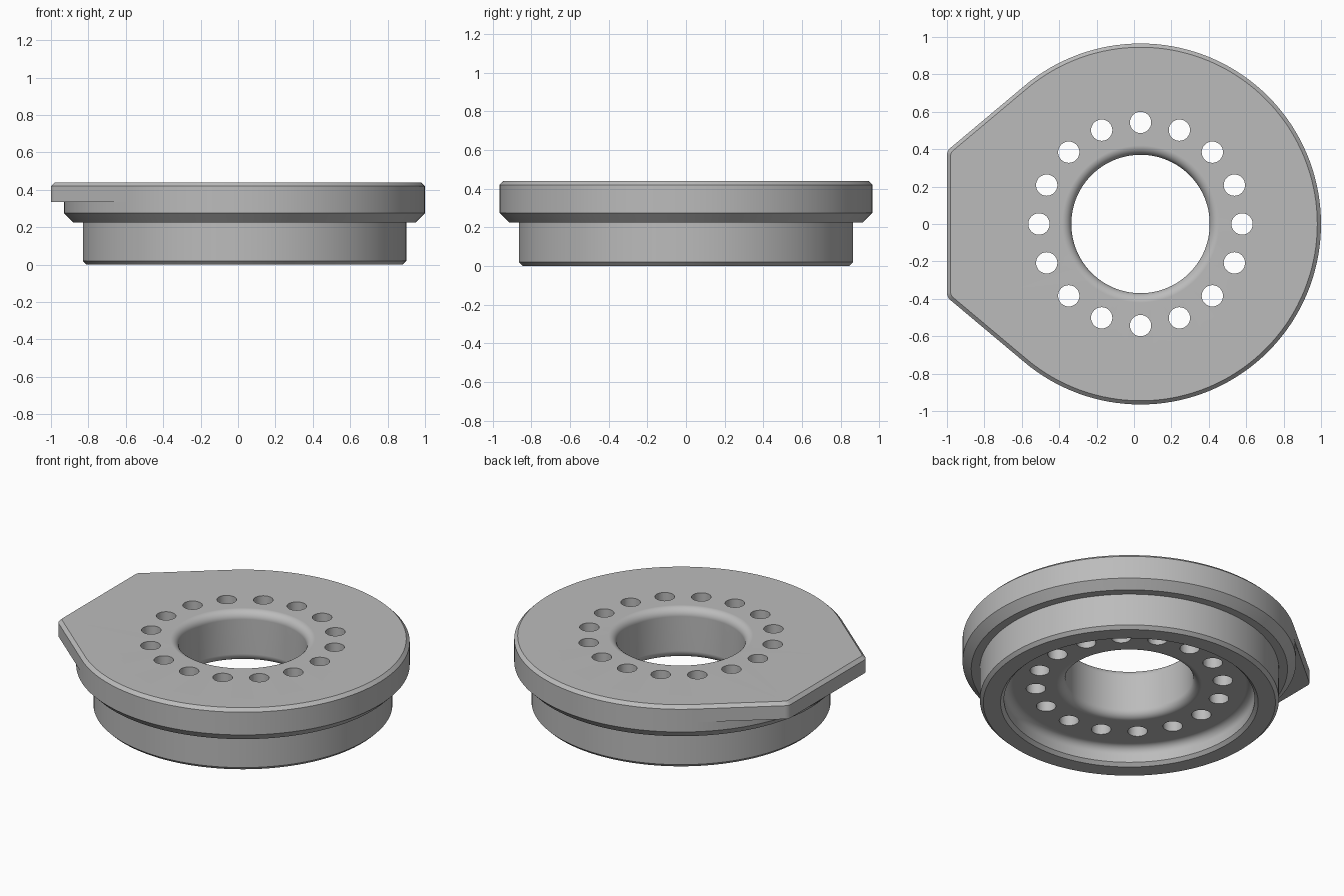
import bpy, bmesh
from math import sin, cos, radians, pi

if "Cube" in bpy.data.objects:
    bpy.data.objects.remove(bpy.data.objects["Cube"], do_unlink=True)

CX = 0.035            # centre of the round part
R = 0.965             # flange radius
STEP = 2.5            # degrees per segment
TAN = 130             # angle at which the tab leaves the circle
N = int(360 / STEP)
CORNER = 0.05         # tab corner radius
HOLE, FLOOR, TOP = 0.37, 0.12, 0.44

metal = bpy.data.materials.new("grey metal")
metal.use_nodes = True
grey = (0.5, 0.5, 0.5, 1)
metal.diffuse_color = grey
metal.node_tree.nodes["Principled BSDF"].inputs["Base Color"].default_value = grey


def circle(r, z):
    angles = [radians(-TAN + i * STEP) for i in range(N)]
    return [(CX + r * cos(a), r * sin(a), z) for a in angles]


def tab_outline(inset, z):
    """Circle whose left side runs out along two tangents to a flat end."""
    pts = circle(R - inset, z)
    first = int(2 * TAN / STEP) + 1
    count = N - first
    n = radians(TAN)
    # corner centre touches both the tangent line and the flat end
    cx = -1 + CORNER
    cy = (R - CORNER - (cx - CX) * cos(n)) / sin(n)
    half = count // 2
    for k in range(count):
        upper = k <= half
        t = k / half if upper else (k - half - 1) / (count - half - 2)
        a = radians(TAN + (180 - TAN) * t if upper else 180 + (180 - TAN) * t)
        r = CORNER - inset
        pts[first + k] = (cx + r * cos(a), (cy if upper else -cy) + r * sin(a), z)
    return pts


def fillet(r, z, size, start, end, steps=8):
    """Rings of a quarter-round centred at radius r, height z."""
    rings = []
    for i in range(steps + 1):
        a = radians(start + (end - start) * i / steps)
        rings.append(circle(r + size * cos(a), z + size * sin(a)))
    return rings


# Cross-section, from the top lip of the bore round to the outside and back
F = 0.05
rings = fillet(HOLE + F, TOP - F, F, 180, 90)[::-1]
rings += fillet(HOLE + F, FLOOR + F, F, 180, 270)
rings += fillet(0.725 - F, FLOOR - F, F, 90, 0)
rings += [circle(r, z) for r, z in (
    (0.725, 0.02), (0.745, 0), (0.845, 0), (0.865, 0.02),
    (0.865, 0.225), (0.915, 0.225), (R, 0.275), (R, 0.335))]
rings += [tab_outline(0, 0.335), tab_outline(0, TOP - 0.02), tab_outline(0.02, TOP)]

bm = bmesh.new()
loops = [[bm.verts.new(p) for p in ring] for ring in rings]
for a, b in zip(loops, loops[1:] + loops[:1]):
    for i in range(N):
        j = (i + 1) % N
        bm.faces.new((a[i], a[j], b[j], b[i]))
bmesh.ops.remove_doubles(bm, verts=bm.verts, dist=0.0001)
bmesh.ops.recalc_face_normals(bm, faces=bm.faces)
mesh = bpy.data.meshes.new("flanged_ring")
bm.to_mesh(mesh)
bm.free()
mesh.materials.append(metal)
body = bpy.data.objects.new("flanged_ring", mesh)
bpy.context.collection.objects.link(body)

# Ring of through holes
bm = bmesh.new()
for k in range(16):
    a = k * pi / 8
    made = bmesh.ops.create_cone(bm, cap_ends=True, segments=32,
                                 radius1=0.057, radius2=0.057, depth=1)
    bmesh.ops.translate(bm, verts=made["verts"],
                        vec=(CX + 0.543 * cos(a), 0.543 * sin(a), 0.28))
cut_mesh = bpy.data.meshes.new("hole_cutter")
bm.to_mesh(cut_mesh)
bm.free()
cut_mesh.materials.append(metal)
cutter = bpy.data.objects.new("hole_cutter", cut_mesh)
bpy.context.collection.objects.link(cutter)
cutter.hide_render = True

bpy.ops.object.select_all(action="DESELECT")
bpy.context.view_layer.objects.active = body
body.select_set(True)
cut = body.modifiers.new("holes", "BOOLEAN")
cut.operation = "DIFFERENCE"
cut.solver = "EXACT"
cut.object = cutter
bpy.ops.object.modifier_apply(modifier=cut.name)
bpy.data.objects.remove(cutter, do_unlink=True)

# Smooth curves, crisp edges, flat faces kept flat
bpy.ops.object.shade_smooth_by_angle(angle=radians(25))
flat = body.modifiers.new("flat_normals", "WEIGHTED_NORMAL")
flat.keep_sharp = True
